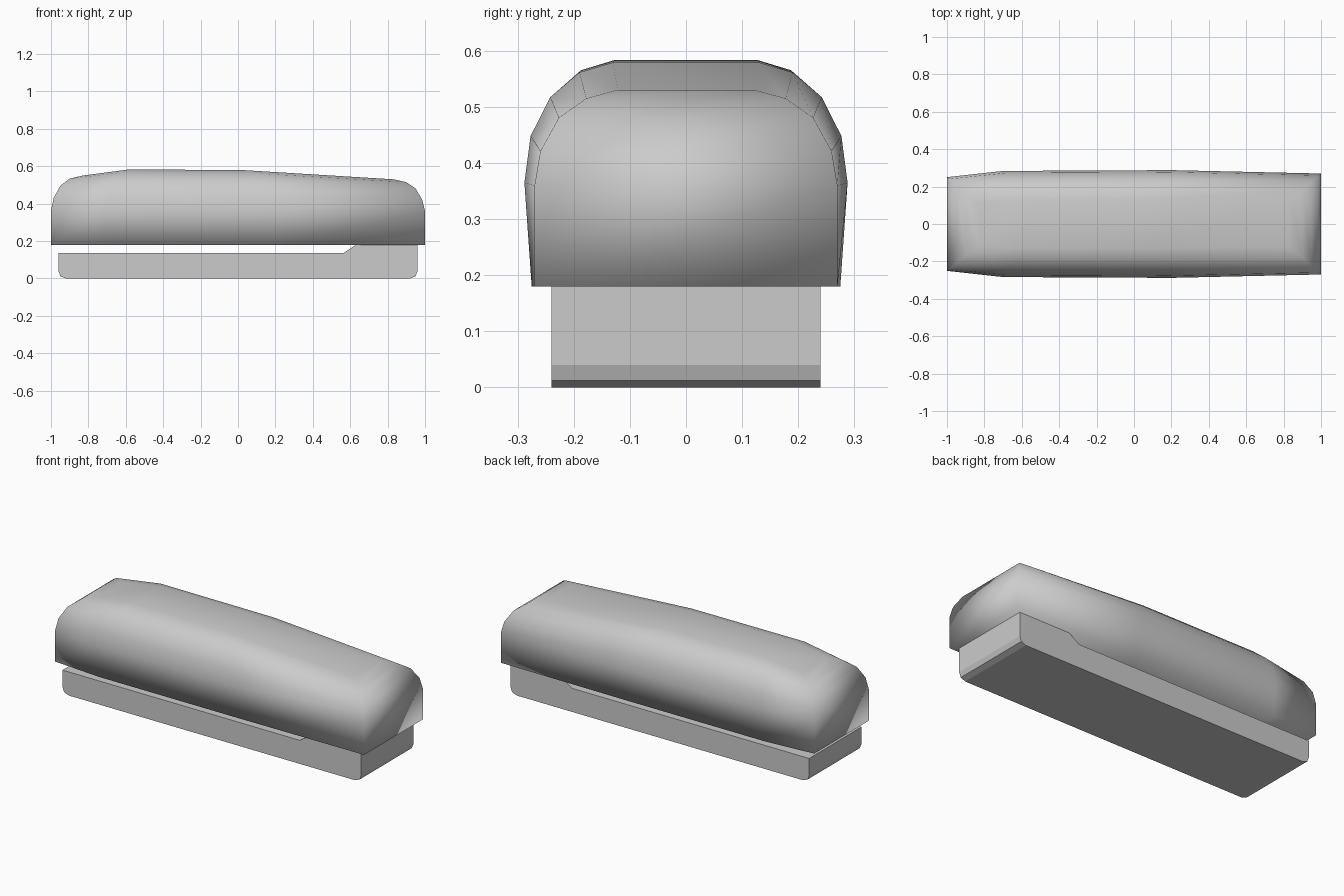
import bpy
import bmesh

cube = bpy.data.objects.get("Cube")
if cube:
    bpy.data.objects.remove(cube, do_unlink=True)

GREY = (0.6, 0.6, 0.6, 1.0)
grey = bpy.data.materials.new("plain_grey")
grey.use_nodes = True
grey.diffuse_color = GREY
grey.node_tree.nodes["Principled BSDF"].inputs["Base Color"].default_value = GREY


def finish(bm, name, smooth):
    """Turn a bmesh into a named object with consistent outward normals."""
    bmesh.ops.recalc_face_normals(bm, faces=bm.faces)
    for face in bm.faces:
        face.smooth = smooth
    mesh = bpy.data.meshes.new(name)
    bm.to_mesh(mesh)
    bm.free()
    mesh.materials.append(grey)
    obj = bpy.data.objects.new(name, mesh)
    bpy.context.collection.objects.link(obj)
    return obj


# Shell levels from bottom to top: half width, height, end inset, share of the end drop
LEVELS = [
    (0.275, 0.18, 0.0, 0.0),
    (0.288, 0.365, 0.0, 0.1),
    (0.277, 0.45, 0.015, 0.55),
    (0.242, 0.52, 0.05, 0.75),
    (0.19, 0.565, 0.1, 0.95),
    (0.13, 0.583, 0.17, 1.0),
]
# Stations along the shell: x, inset factor, width scale, height drop
STATIONS = [
    (-1.0, 1.0, 0.87, 0.033),
    (-0.7, 0.7, 0.985, 0.0),
    (0.2, -1.0, 1.0, 0.004),
    (1.0, -1.0, 0.937, 0.053),
]


def shell_point(station, level, side):
    x, inset_factor, width_scale, drop = station
    half_width, height, inset, share = level
    belt = LEVELS[1][0] * width_scale
    y = min(half_width, belt) if level is LEVELS[0] else half_width * width_scale
    return (x + inset * inset_factor, side * y, height - drop * share)


def build_shell():
    bm = bmesh.new()
    # Each level is a closed ring: along one side, back along the other
    rings = []
    for level in LEVELS:
        points = [shell_point(s, level, -1) for s in STATIONS]
        points += [shell_point(s, level, 1) for s in reversed(STATIONS)]
        rings.append([bm.verts.new(p) for p in points])
    count = len(rings[0])
    for low, high in zip(rings, rings[1:]):
        for i in range(count):
            j = (i + 1) % count
            bm.faces.new((low[i], low[j], high[j], high[i]))
    # Strips of quads close the roof and the underside
    for ring in (rings[0], rings[-1]):
        for i in range(len(STATIONS) - 1):
            bm.faces.new((ring[i], ring[i + 1], ring[-i - 2], ring[-i - 1]))
    return finish(bm, "upper_shell", True)


def build_base():
    # Side profile with rounded lower corners and a raised step at one end
    corner = [(0.92, 0.0), (0.95, 0.012), (0.96, 0.04)]
    profile = corner + [(0.96, 0.18), (0.63, 0.18), (0.565, 0.137), (-0.96, 0.137)]
    profile += [(-x, z) for x, z in reversed(corner)]
    bm = bmesh.new()
    face = bm.faces.new([bm.verts.new((x, -0.24, z)) for x, z in profile])
    result = bmesh.ops.extrude_face_region(bm, geom=[face])
    moved = [v for v in result["geom"] if isinstance(v, bmesh.types.BMVert)]
    bmesh.ops.translate(bm, verts=moved, vec=(0, 0.48, 0))
    return finish(bm, "lower_base", False)


build_shell()
build_base()
